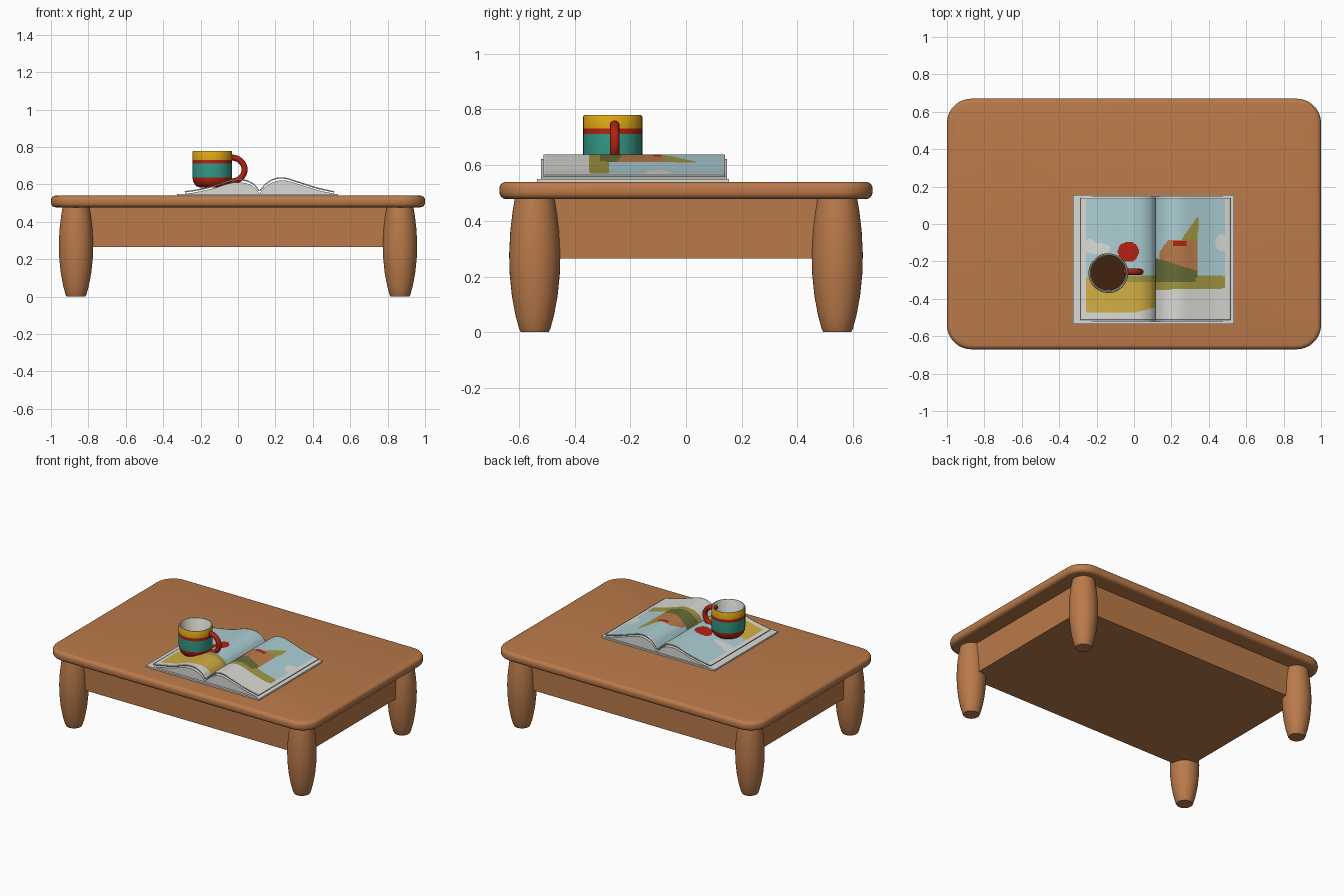
import bpy, bmesh, math

if "Cube" in bpy.data.objects:
    bpy.data.objects.remove(bpy.data.objects["Cube"])


def mat(name, r, g, b):
    m = bpy.data.materials.new(name)
    m.diffuse_color = [((c / 255 + 0.055) / 1.055) ** 2.4 for c in (r, g, b)] + [1]
    m.use_nodes = True
    m.node_tree.nodes["Principled BSDF"].inputs["Base Color"].default_value = m.diffuse_color
    return m


WOOD = mat("warm wood", 186, 122, 74)
PAPER = mat("paper white", 218, 218, 214)
YELLOW = mat("mug yellow", 222, 166, 20)
RED = mat("red", 178, 34, 18)
TEAL = mat("teal", 52, 155, 135)
COFFEE = mat("coffee brown", 66, 34, 16)
SKY = mat("pale sky blue", 172, 206, 212)
OLIVE = mat("olive", 160, 150, 66)
GREEN = mat("dark moss green", 104, 108, 54)
GOLD = mat("field gold", 210, 174, 66)


def finish(name, bm, mats, angle=35, recalc=True):
    if recalc:
        bmesh.ops.recalc_face_normals(bm, faces=bm.faces[:])
    me = bpy.data.meshes.new(name)
    bm.to_mesh(me)
    bm.free()
    for m in mats:
        me.materials.append(m)
    me.shade_smooth()
    me.set_sharp_from_angle(angle=math.radians(angle))
    ob = bpy.data.objects.new(name, me)
    bpy.context.collection.objects.link(ob)
    return ob


def box_bm(x0, x1, y0, y1, z0, z1):
    bm = bmesh.new()
    bmesh.ops.create_cube(bm, size=1)
    for v in bm.verts:
        v.co.x = x0 if v.co.x < 0 else x1
        v.co.y = y0 if v.co.y < 0 else y1
        v.co.z = z0 if v.co.z < 0 else z1
    return bm


def lathe(name, profile, centre, mats, segs=40, colour=lambda k: 0, angle=35):
    """Spin (radius, z) points round a vertical axis; colour(k) picks a slot per band."""
    bm = bmesh.new()
    rings = []
    for r, z in profile:
        n = segs if r > 0 else 1
        rings.append([bm.verts.new((centre[0] + r * math.cos(math.tau * i / segs),
                                    centre[1] + r * math.sin(math.tau * i / segs), z)) for i in range(n)])
    for k, (a, b) in enumerate(zip(rings, rings[1:])):
        for i in range(segs):
            j = (i + 1) % segs
            vs = [a[i % len(a)], a[j % len(a)], b[j % len(b)], b[i % len(b)]]
            f = bm.faces.new(list(dict.fromkeys(vs)))
            f.material_index = colour(k)
    return finish(name, bm, mats, angle)


# Table top: rounded corners, softened rim
bm = box_bm(-1, 1, -0.67, 0.67, 0.478, 0.54)
upright = [e for e in bm.edges if abs(e.verts[0].co.z - e.verts[1].co.z) > 0.01]
bmesh.ops.bevel(bm, geom=upright, offset=0.13, segments=9, affect='EDGES', profile=0.5)
rim = [e for e in bm.edges if abs(e.verts[0].co.z - e.verts[1].co.z) < 0.001]
bmesh.ops.bevel(bm, geom=rim, offset=0.024, segments=4, affect='EDGES', profile=0.5)
finish("table_top", bm, [WOOD])

# Solid apron body under the top
finish("apron", box_bm(-0.88, 0.88, -0.55, 0.55, 0.265, 0.49), [WOOD])

# Four barrel-shaped legs
LEG = [(0, 0), (0.05, 0), (0.056, 0.012), (0.069, 0.06), (0.082, 0.13), (0.09, 0.21), (0.092, 0.28),
       (0.088, 0.36), (0.08, 0.43), (0.071, 0.485), (0, 0.485)]
for sx, side in ((-1, "left"), (1, "right")):
    for sy, end in ((-1, "front"), (1, "back")):
        lathe(f"{end}_{side}_leg", LEG, (sx * 0.866, sy * 0.543), [WOOD])

# Open book: the page curve as seen from the front, split at the spine
SPINE = 0.115
LEFT = [(-0.285, 0.564), (-0.22, 0.574), (-0.13, 0.594), (-0.03, 0.625), (0.04, 0.625), (0.09, 0.6), (SPINE, 0.568)]
RIGHT = [(SPINE, 0.568), (0.15, 0.608), (0.20, 0.634), (0.25, 0.637), (0.32, 0.617), (0.42, 0.585), (0.515, 0.564)]


def page_z(pts, x):
    """Smooth cubic through the page curve points."""
    def slope(i):
        a, b = pts[max(i - 1, 0)], pts[min(i + 1, len(pts) - 1)]
        return (b[1] - a[1]) / (b[0] - a[0])
    for i in range(len(pts) - 1):
        (xa, za), (xb, zb) = pts[i], pts[i + 1]
        if x <= xb + 1e-6:
            h = xb - xa
            t = (x - xa) / h
            return ((2 * t**3 - 3 * t**2 + 1) * za + (t**3 - 2 * t**2 + t) * h * slope(i)
                    + (3 * t**2 - 2 * t**3) * zb + (t**3 - t**2) * h * slope(i + 1))
    return pts[-1][1]


def oval(x, y, cx, cy, rx, ry):
    return ((x - cx) / rx) ** 2 + ((y - cy) / ry) ** 2 < 1


PICTURE = [SKY, GOLD, RED, OLIVE, GREEN, WOOD, PAPER]   # paper last: also backs the leaves


def paint(x, y):
    """Landscape printed across both pages."""
    if y > 0.135 or x < -0.255 or x > 0.488:
        return PAPER
    if x < SPINE:                                        # left page
        if oval(x, y, -0.03, -0.148, 0.056, 0.054):
            return RED
        if x > -0.04 and -0.31 < y < -0.275:
            return OLIVE
        if y < -0.29:
            return GOLD if y > -0.475 + 0.03 * max(0, x) / SPINE else PAPER
        if oval(x, y, -0.2, -0.13, 0.075, 0.03) or oval(x, y, -0.24, -0.11, 0.04, 0.03):
            return PAPER
        return SKY
    hill = -0.18 - 0.32 * (x - SPINE) if x < 0.34 else -0.252 - 0.2 * (x - 0.34)
    if y < -0.352 + 0.02 * (x - SPINE):
        return PAPER
    if y < -0.285 - 0.02 * (x - SPINE) and (x > 0.33 or y < -0.31):
        return OLIVE
    if y < hill:
        return GREEN if x < 0.34 else (OLIVE if y < -0.275 else SKY)
    if 0.21 < x < 0.28 and -0.115 < y < -0.088:
        return RED
    if 0.135 + 0.2 * max(0, -0.085 - y - 0.15) < x < 0.338 and y < -0.085 and y < -0.085 + 1.6 * (x - 0.18):
        return WOOD
    if -0.1 < y < 0.035 and 0.25 + 0.68 * (y + 0.09) < x < 0.348 - 0.08 * abs(y - 0.03):
        return OLIVE
    if oval(x, y, 0.475, -0.1, 0.04, 0.045) or oval(x, y, 0.325, -0.11, 0.018, 0.016):
        return PAPER
    return SKY


def leaf(name, pts, y0, y1, step=0.0055):
    nx, ny = round((pts[-1][0] - pts[0][0]) / step), round((y1 - y0) / step)
    bm = bmesh.new()
    xs = [pts[0][0] + (pts[-1][0] - pts[0][0]) * i / nx for i in range(nx + 1)]
    ys = [y0 + (y1 - y0) * j / ny for j in range(ny + 1)]
    grid = [[bm.verts.new((x, y, page_z(pts, x))) for y in ys] for x in xs]
    for i in range(nx):
        for j in range(ny):
            f = bm.faces.new((grid[i][j], grid[i + 1][j], grid[i + 1][j + 1], grid[i][j + 1]))
            c = f.calc_center_median()
            f.material_index = PICTURE.index(paint(c.x, c.y))
    ob = finish(name, bm, PICTURE, recalc=False)
    s = ob.modifiers.new("thickness", 'SOLIDIFY')
    s.thickness, s.offset = 0.007, -1
    s.material_offset = s.material_offset_rim = 10
    return ob


def block(name, pts, y0, y1, drop, grow):
    """Page stack below the top leaf: page curve lowered, filled down to the cover."""
    n = 28
    bm = bmesh.new()
    row = []
    for i in range(n + 1):
        x = pts[0][0] + (pts[-1][0] - pts[0][0]) * i / n
        row.append((SPINE + (x - SPINE) * grow, max(0.55, page_z(pts, x) - drop)))
    a, b, c, d = [[bm.verts.new((x, y, z if top else 0.546)) for x, z in row]
                  for y in (y0, y1) for top in (True, False)]
    for p, q in ((a, b), (c, d), (a, c), (b, d)):
        for i in range(n):
            bm.faces.new((p[i], p[i + 1], q[i + 1], q[i]))
    for i in (0, n):
        bm.faces.new((a[i], b[i], d[i], c[i]))
    finish(name, bm, [PAPER])


for side, pts in (("left", LEFT), ("right", RIGHT)):
    leaf(f"{side}_open_page", pts, -0.512, 0.14)
    block(f"{side}_page_stack", pts, -0.52, 0.147, 0.017, 1.04)
finish("book_cover", box_bm(-0.325, 0.535, -0.535, 0.155, 0.535, 0.55), [PAPER])

# Mug: striped outside, white inside
MX, MY = -0.137, -0.263
MUG = [(0, 0.584), (0.066, 0.584), (0.086, 0.591), (0.098, 0.605), (0.104, 0.622), (0.106, 0.637),   # red base
       (0.106, 0.712), (0.106, 0.732), (0.106, 0.774), (0.103, 0.779),                               # bands
       (0.098, 0.779), (0.095, 0.774), (0.093, 0.64), (0.08, 0.615), (0, 0.61)]                      # inside
BANDS = [0] * 5 + [1, 0, 2, 2] + [3] * 5
lathe("mug", MUG, (MX, MY), [RED, TEAL, YELLOW, PAPER], 48, lambda k: BANDS[k], 50)
lathe("coffee", [(0, 0.66), (0.0935, 0.66), (0.0935, 0.655), (0, 0.655)], (MX, MY), [COFFEE], 48)

# Mug handle: round tube swept along a loop
bm = bmesh.new()
N, S = 20, 12
rings = []
for k in range(N + 1):
    t = math.radians(-105 + 210 * k / N)
    cx, cz = -0.035 + 0.07 * math.cos(t), 0.68 + 0.064 * math.sin(t)
    rings.append([bm.verts.new((cx + 0.016 * math.cos(u) * math.cos(t), -0.256 + 0.017 * math.sin(u),
                                cz + 0.016 * math.cos(u) * math.sin(t)))
                  for u in (math.tau * i / S for i in range(S))])
for a, b in zip(rings, rings[1:]):
    for i in range(S):
        bm.faces.new((a[i], a[(i + 1) % S], b[(i + 1) % S], b[i]))
bm.faces.new(rings[0])
bm.faces.new(rings[-1])
finish("mug_handle", bm, [RED])
